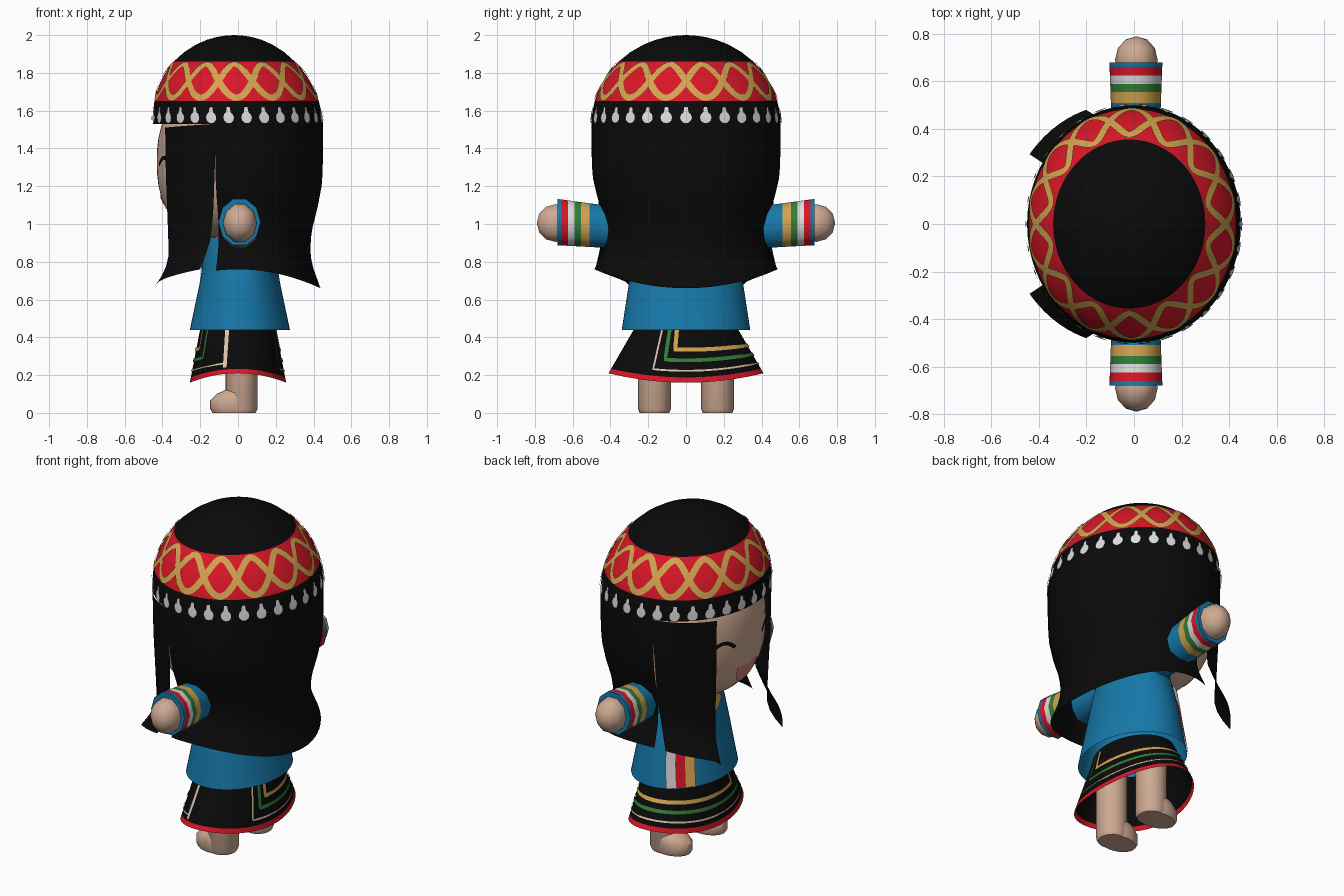
import bpy, bmesh, math
from mathutils import Vector
from math import sin, cos, pi, radians, sqrt

if "Cube" in bpy.data.objects:
    bpy.data.objects.remove(bpy.data.objects["Cube"])

COL = dict(black=(.003, .003, .003), red=(.70, .008, .02), gold=(.65, .37, .08), white=(.72, .72, .72),
           blue=(.008, .19, .40), green=(.03, .21, .04), skin=(.62, .40, .29), pink=(.60, .20, .19),
           cream=(.72, .55, .40))
MAT = {}
for k, c in COL.items():
    MAT[k] = bpy.data.materials.new(k)
    MAT[k].diffuse_color = (*c, 1)


def make(name, verts, faces, mats, rule=None, fix=False):
    me = bpy.data.meshes.new(name)
    me.from_pydata([tuple(v) for v in verts], [], faces)
    for m in mats:
        me.materials.append(MAT[m])
    if rule:
        for p in me.polygons:
            p.material_index = rule(p.center)
    bm = bmesh.new()
    bm.from_mesh(me)
    bmesh.ops.remove_doubles(bm, verts=bm.verts, dist=1e-5)
    if fix:
        bmesh.ops.recalc_face_normals(bm, faces=bm.faces)
    bm.to_mesh(me)
    bm.free()
    me.shade_smooth()
    me.set_sharp_from_angle(angle=radians(40))
    ob = bpy.data.objects.new(name, me)
    bpy.context.collection.objects.link(ob)
    return ob


def patch(name, f, us, vs, mats, rule=None, fix=False):
    """Grid surface f(u, v) sampled on the given parameter lists."""
    n = len(us)
    verts = [f(u, v) for v in vs for u in us]
    faces = [(j*n+i, j*n+i+1, (j+1)*n+i+1, (j+1)*n+i) for j in range(len(vs)-1) for i in range(n-1)]
    return make(name, verts, faces, mats, rule, fix)


def steps(a, b, n):
    return [a + (b-a)*i/n for i in range(n+1)]


def table(t, pts):
    for (a, p), (b, q) in zip(pts, pts[1:]):
        if t <= b:
            return p + (q-p)*max(0, (t-a)/(b-a))
    return pts[-1][1]


def ell(a, rx, ry, z, cx=0):
    """Angle 0 is the face direction (-x), 90 degrees is +y."""
    return Vector((cx - rx*cos(a), ry*sin(a), z))


def normal(S, a, b):
    e = 1e-3
    n = (S(a+e, b)-S(a-e, b)).cross(S(a, b+e)-S(a, b-e)).normalized()
    p = S(a, b)
    return -n if n.x*p.x + n.y*p.y < 0 else n


def ribbon(name, S, path, w, mat, shift=0, sub=12, off=.005):
    """Flat trim laid on surface S along a path of surface parameters."""
    pts = [(p[0]+(q[0]-p[0])*k/sub, p[1]+(q[1]-p[1])*k/sub)
           for p, q in zip(path, path[1:]) for k in range(sub)] + [path[-1]]
    P = [S(*p) for p in pts]
    verts = []
    for i, p in enumerate(pts):
        n = normal(S, *p)
        s = n.cross((P[min(i+1, len(P)-1)] - P[max(i-1, 0)]).normalized())
        verts += [P[i] + n*off + s*(shift-w/2), P[i] + n*off + s*(shift+w/2)]
    faces = [(2*i, 2*i+2, 2*i+3, 2*i+1) for i in range(len(P)-1)]
    return make(name, verts, faces, [mat])


def decal(name, S, mid, outlines, mat):
    """Flat plates on S: outline offsets around each centre."""
    verts, faces = [], []
    for a, b in mid:
        k = len(verts)
        ring = [(0, 0)] + outlines
        verts += [S(a+x, b+z) + normal(S, a+x, b+z)*.006 for x, z in ring]
        n = len(outlines)
        faces += [(k, k+1+i, k+1+(i+1) % n) for i in range(n)]
    return make(name, verts, faces, [mat])


FULL = steps(-pi, pi, 64)


# ---- hair cap with patterned headband
def cap(a, z):
    t = min(1, max(0, (z-1.53)/.47))
    f = sqrt(1-t*t)
    return ell(a, .45*f, .5*f, z, -.02*min(1, t/.7))


patch("hair_cap", cap, FULL, [2, 1.998, 1.99, 1.975, 1.95, 1.91, 1.86, 1.82, 1.78, 1.74, 1.69, 1.65, 1.59, 1.53],
      ["black", "red"], lambda c: int(1.65 < c.z < 1.86))
for s in (1, -1):
    ribbon("headband_lattice", cap, [(a, 1.755 + s*.088*sin(7*a)) for a in steps(-pi, pi, 168)],
           .036, "gold", sub=1)
drop = [(.062*cos(k*pi/5+pi/2+.35), .03*sin(k*pi/5+pi/2+.35)) for k in range(10)][:9]
drop += [(.02, .055), (-.015, .055)][:1] + [(-.02, .055)]
drop = [(.062*sin(t), -.03*cos(t)) for t in steps(-2.7, 2.7, 10)] + [(.018, .055), (-.018, .055)]
decal("silver_drops", cap, [(2*pi*i/30, 1.563) for i in range(30)], drop, "white")


# ---- long back hair and two front locks
def back_hair(a, t):
    zb = .66 + .10*sin(a)**2
    f = table(t, [(0, 1), (.2, 1), (.36, .99), (.5, .94), (.62, .88), (.72, .85), (.84, .86), (1, .97)])
    return ell(a, .45*f, .5*f, 1.53 + (zb-1.53)*t)


patch("back_hair", back_hair, steps(radians(74.5), radians(285.5), 40), steps(0, 1, 16), ["black"])
for s in (1, -1):
    def lock(u, t, s=s):
        k = u if s > 0 else 1-u
        a1 = table(t, [(0, 74.5), (.2, 74.5), (.6, 72.5), (.8, 70), (1, 65)])
        a = radians(31 + (a1-31)*k)
        f = table(t, [(0, 1), (.3, .99), (.6, .965), (.8, .95), (.9, 1.0), (1, 1.14-.08*k)])
        zb = .69 + .07*sqrt(k)
        return ell(s*a, .45*f, .5*f, 1.53 - .02*(1-k) + (zb-1.53)*t)
    patch("front_lock", lock, steps(0, 1, 10), steps(0, 1, 16), ["black"])


# ---- face
def face(a, z):
    t = min(1, abs(z-1.33)/.42)
    f = (1-t**2.5)**.4
    return ell(a, .43*f, .45*f, z)


patch("head", face, FULL, [1.33-.42*cos(t) for t in steps(pi, 0, 20)], ["skin"])
for s in (1, -1):
    ribbon("eye", face, [(s*radians(26) + .17*x, 1.35 - .04*x*x) for x in steps(-1, 1, 12)], .022, "black", sub=1)
decal("mouth", face, [(0, 1.14)], [(.22*cos(t), .03 + .12*sin(t)) for t in steps(pi, 2*pi, 14)], "pink")


# ---- tunic
def tunic(a, z):
    rx = table(z, [(.44, .265), (.7, .21), (.85, .19), (1, .16), (1.1, .11)])
    ry = table(z, [(.44, .34), (.7, .30), (.85, .26), (1, .2), (1.1, .12)])
    return ell(a, rx, ry, z, .01)


patch("tunic", tunic, FULL, steps(1.1, .44, 14), ["blue"])
lapel = [(radians(d), z) for d, z in [(-12, .93), (8, .88), (28, .82), (42, .76), (50, .69), (52, .58), (52, .445)]]
for m, sh in (("white", -.055), ("red", 0), ("gold", .055)):
    ribbon("lapel_" + m, tunic, lapel, .055, m, sh, 4)
for m, z in (("red", .94), ("white", .965)):
    ribbon("collar_" + m, tunic, [(a, z) for a in FULL], .025, m, sub=1)


# ---- wrap skirt
def skirt(a, v):
    hem = .16 + .05*sin(a)**2
    return ell(a, .195 + .06*v, .26 + .15*v, .47 + (hem-.47)*v)


sk = patch("skirt", skirt, FULL, [0, .2, .4, .6, .8, .91, 1], ["black", "red"])
for p in sk.data.polygons:
    p.material_index = int(p.index // 64 == 5)
for m, v, a0, a1, w in (("gold", .44, -25, 190, .022), ("green", .62, -38, 198, .02), ("cream", .8, -74, 207, .01)):
    a0, a1 = radians(a0), radians(a1)
    path = [(a0, .08), (a0, v)] + [(a, v) for a in steps(a0, a1, 8)[1:]] + [(a1, .08)]
    ribbon("skirt_trim_" + m, skirt, path, w, m)
ribbon("skirt_edge", skirt, [(radians(-74), .08), (radians(-74), .88)], .022, "cream")

# ---- arms and legs on both sides
BANDS = [(.51, 0), (.555, 1), (.59, 2), (.625, 3), (.66, 4), (9, 0)]
for s in (1, -1):
    def sleeve(a, y, s=s):
        k = (min(y, .68)-.15)/.53
        r = .095 + .02*k
        if y > .68:
            r = .06
        return Vector((.008 + r*.97*cos(a), s*min(y, .68), .96 + .05*k + r*1.12*sin(a)))
    patch("sleeve", sleeve, steps(0, 2*pi, 10), [.15, .4, .51, .555, .59, .625, .66, .68, .69],
          ["blue", "gold", "green", "white", "red"],
          lambda c: next(i for lim, i in BANDS if abs(c.y) < lim), True)

    def hand(a, t, s=s):
        return Vector((.01 + .09*sin(t)*cos(a), s*(.69 - .10*cos(t)), 1.005 + .105*sin(t)*sin(a)))
    patch("hand", hand, steps(0, 2*pi, 10), steps(0, pi, 6), ["skin"], None, True)

    def rings(rows, s=s):
        return lambda a, i: ell(a, rows[i][1], rows[i][2], rows[i][0], rows[i][3]) + Vector((0, s*.167, 0))
    patch("leg", rings([(.45, .085, .087, .018), (.02, .085, .087, .018), (0, .075, .077, .018), (0, 0, 0, .018)]),
          steps(-pi, pi, 20), range(4), ["skin"])
    patch("foot", rings([(.135, 0, 0, .01), (.13, .06, .06, .01), (.10, .098, .082, -.015), (.065, .122, .087, -.025),
                         (.02, .122, .087, -.025), (0, .11, .078, -.025), (0, 0, 0, -.025)]),
          steps(-pi, pi, 20), range(7), ["skin"])

for m in bpy.data.materials:
    if m.users and not m.is_grease_pencil:
        m.use_nodes = True
        m.node_tree.nodes["Principled BSDF"].inputs["Base Color"].default_value = m.diffuse_color
